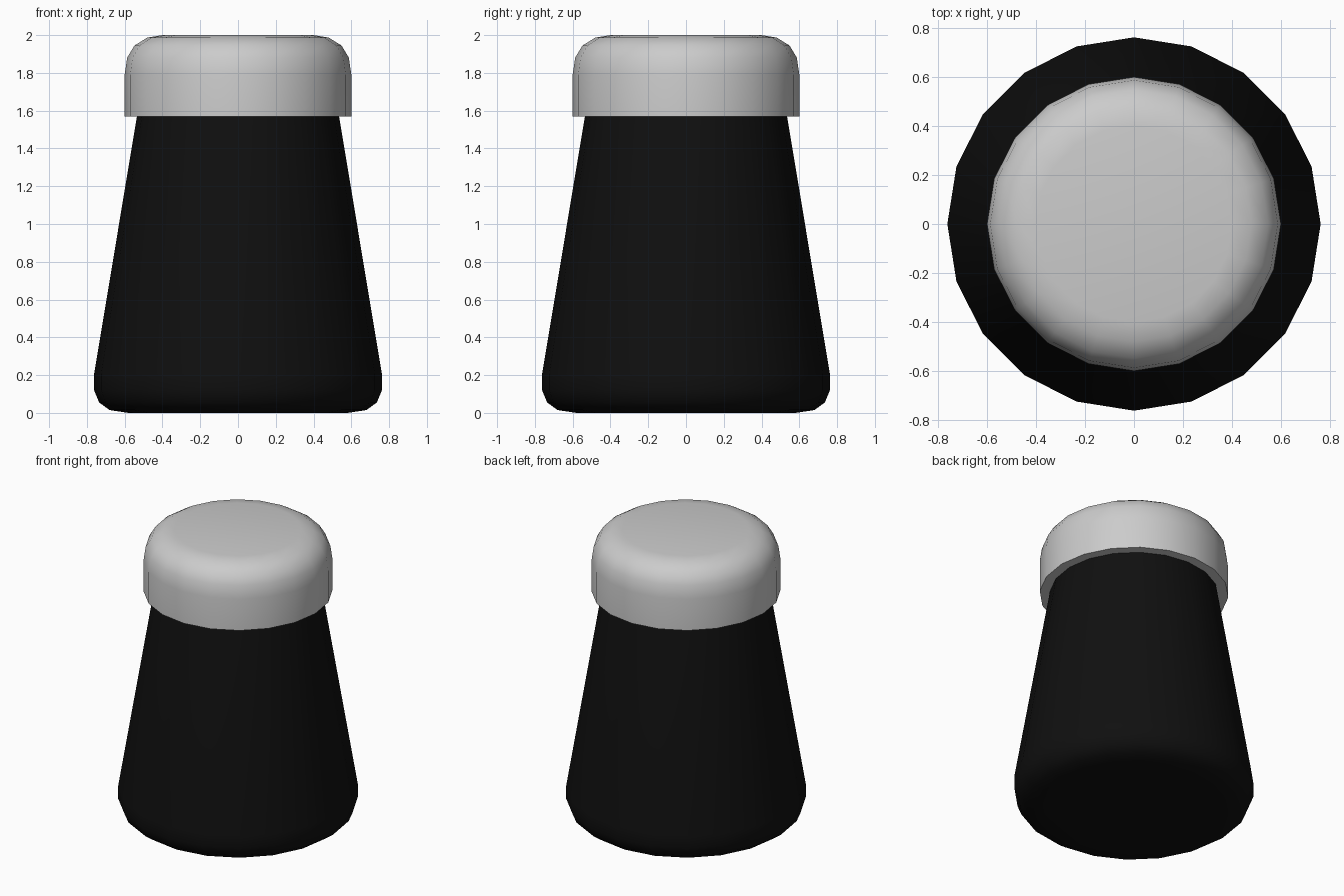
import bpy, bmesh
from math import cos, sin, tau, radians

if "Cube" in bpy.data.objects:
    bpy.data.objects.remove(bpy.data.objects["Cube"])

SIDES = 20


def lathe(name, profile, color=None):
    """Spin an (r, z) profile, listed bottom to top, and close both ends."""
    bm = bmesh.new()
    rings = [[bm.verts.new((r * cos(tau * i / SIDES), r * sin(tau * i / SIDES), z))
              for i in range(SIDES)] for r, z in profile]
    for a, b in zip(rings, rings[1:]):
        for i in range(SIDES):
            j = (i + 1) % SIDES
            bm.faces.new((a[i], a[j], b[j], b[i]))
    bm.faces.new(rings[0][::-1])
    bm.faces.new(rings[-1])
    mesh = bpy.data.meshes.new(name)
    bm.to_mesh(mesh)
    bm.free()
    ob = bpy.data.objects.new(name, mesh)
    bpy.context.collection.objects.link(ob)
    if color:
        mat = bpy.data.materials.new(name + "_color")
        mat.diffuse_color = color
        mat.use_nodes = True
        mat.node_tree.nodes["Principled BSDF"].inputs["Base Color"].default_value = mat.diffuse_color
        mesh.materials.append(mat)
    bpy.ops.object.select_all(action='DESELECT')
    ob.select_set(True)
    bpy.context.view_layer.objects.active = ob
    bpy.ops.object.shade_smooth_by_angle(angle=radians(40))
    return ob


# Tapered black body with a rounded foot
lathe("body", [(0.58, 0), (0.68, 0.015), (0.735, 0.055), (0.762, 0.12),
               (0.762, 0.205), (0.535, 1.57)], (0.005, 0.005, 0.005, 1))

# Overhanging grey cap with a rounded top
lathe("cap", [(0.60, 1.57), (0.60, 1.79), (0.587, 1.88), (0.548, 1.945),
              (0.48, 1.987), (0.40, 2.0)])
